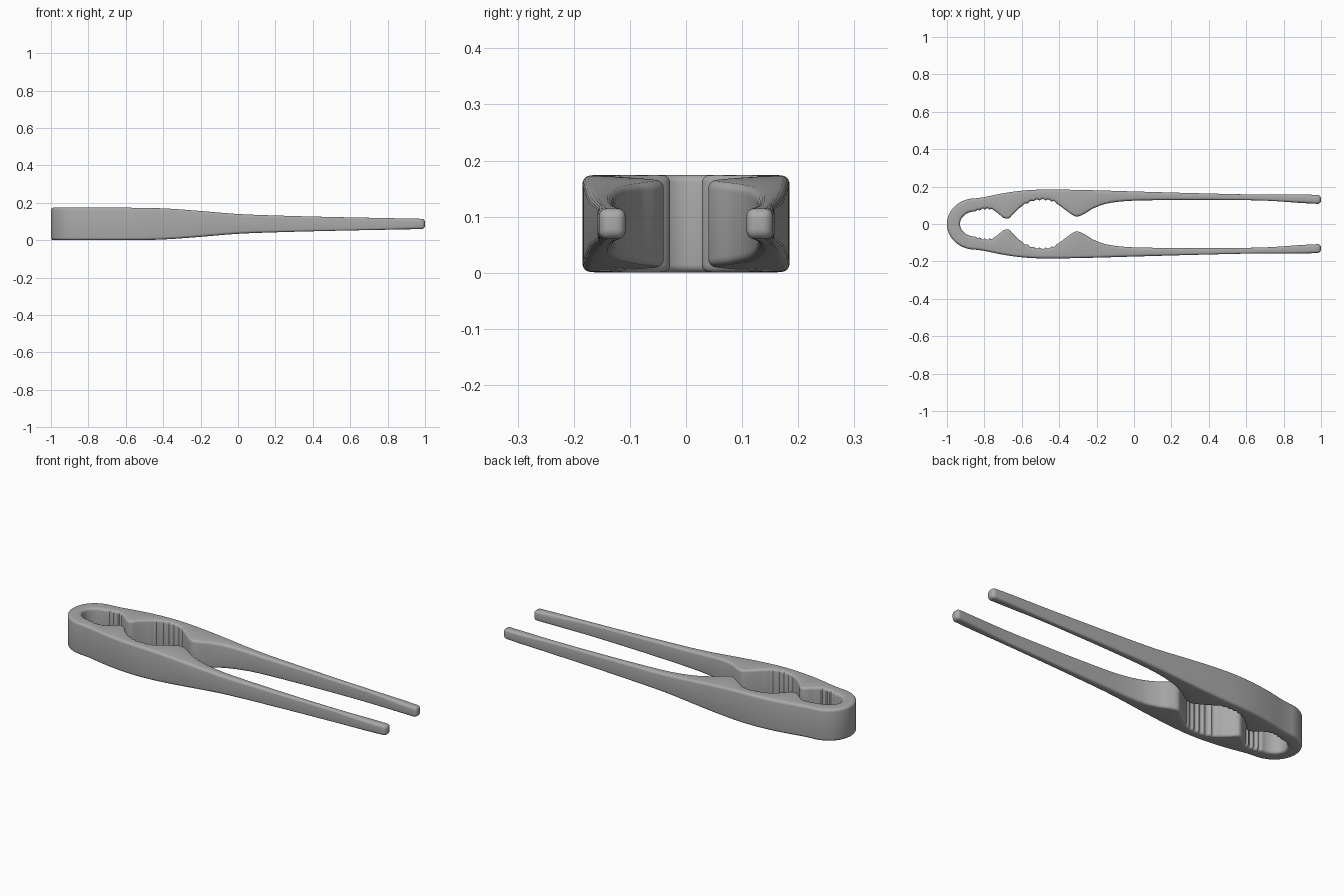
import bpy
import bmesh
from math import pi, sin, cos, sqrt
from mathutils import Vector

cube = bpy.data.objects.get("Cube")
if cube:
    bpy.data.objects.remove(cube, do_unlink=True)

MID = 0.0875      # height of the centre plane
BEND = -0.85      # x where the bow meets the arms
EDGE = 0.014      # edge rounding

# Profiles along x: outer side, inner side, half height
OUTER = [(-0.85, 0.137), (-0.8, 0.144), (-0.7, 0.164), (-0.6, 0.178), (-0.5, 0.184),
         (-0.4, 0.184), (-0.2, 0.18), (0, 0.174), (0.4, 0.163), (0.7, 0.157), (0.9, 0.158), (1, 0.154)]
INNER = [(-0.85, 0.067), (-0.8, 0.08), (-0.76, 0.077), (-0.73, 0.06), (-0.7, 0.035),
         (-0.67, 0.03), (-0.64, 0.06), (-0.6, 0.095), (-0.55, 0.12), (-0.5, 0.129),
         (-0.44, 0.123), (-0.4, 0.1), (-0.35, 0.063), (-0.31, 0.04), (-0.27, 0.052),
         (-0.22, 0.082), (-0.15, 0.108), (-0.05, 0.122), (0.1, 0.127), (0.4, 0.129),
         (0.7, 0.125), (0.9, 0.112), (1, 0.107)]
HEIGHT = [(-1, 0.087), (-0.5, 0.086), (-0.4, 0.083), (-0.3, 0.077), (-0.2, 0.069),
          (0, 0.053), (0.2, 0.045), (0.5, 0.037), (0.8, 0.031), (1, 0.027)]


def smooth(points, x):
    """Cubic interpolation through a list of (x, value) points."""
    n = len(points)

    def slope(i):
        a, b = points[max(i - 1, 0)], points[min(i + 1, n - 1)]
        return (b[1] - a[1]) / (b[0] - a[0])

    i = max(k for k in range(n - 1) if k == 0 or points[k][0] <= x)
    (xa, ya), (xb, yb) = points[i], points[i + 1]
    d = xb - xa
    t = (x - xa) / d
    s = 1 - t
    return (ya * s * s * (1 + 2 * t) + yb * t * t * (3 - 2 * t)
            + d * t * s * (slope(i) * s - slope(i + 1) * t))


def ridges(x):
    """Scalloped grip grooves in the two hollows."""
    for start, end, count in ((-0.85, -0.745, 4), (-0.6, -0.41, 6)):
        if start < x < end:
            return 0.008 * (abs(sin(pi * count * (x - start) / (end - start))) - 0.5)
    return 0


def section(outer, inner, half, shrink=0):
    """Rounded rectangle between an outer and an inner point."""
    centre, side = (outer + inner) / 2, (outer - inner).normalized()
    w, h = (outer - inner).length / 2 - shrink, half - shrink
    r = min(EDGE, w * 0.6)
    ring = []
    for quarter in range(4):
        su = 1 if quarter in (0, 3) else -1
        sz = 1 if quarter < 2 else -1
        for k in range(5):
            a = pi / 2 * (quarter + k / 4)
            p = centre + side * (su * (w - r) + r * cos(a))
            ring.append((p.x, p.y, MID + sz * (h - r) + r * sin(a)))
    return ring


# Stations of one half: bow by angle, then arm by x, then the rounded tip
half_rings = []
for i in range(20):
    a = pi - pi / 2 * i / 20
    half_rings.append(section(Vector((BEND + 0.15 * cos(a), 0.137 * sin(a), 0)),
                              Vector((BEND + 0.08 * cos(a), 0.067 * sin(a), 0)), 0.087))
xs = [BEND + 0.005 * i for i in range(140)]
xs += [-0.15 + 0.025 * i for i in range(46)]
tip = [(1 - 0.018 * (1 - sin(a)), 0.018 * (1 - cos(a)))
       for a in (pi / 2 * k / 6 for k in range(7))]
for x, shrink in [(x, 0) for x in xs if x < 0.98] + tip:
    half_rings.append(section(Vector((x, smooth(OUTER, x), 0)),
                              Vector((x, smooth(INNER, x) + ridges(x), 0)),
                              smooth(HEIGHT, x), shrink))

# Mirror the half and skin one continuous body
mirrored = [[(x, -y, z) for x, y, z in ring] for ring in half_rings[:0:-1]]
bm = bmesh.new()
rings = [[bm.verts.new(p) for p in ring] for ring in mirrored + half_rings]
for a, b in zip(rings, rings[1:]):
    for i in range(len(a)):
        j = (i + 1) % len(a)
        bm.faces.new((a[i], a[j], b[j], b[i]))
bm.faces.new(rings[0])
bm.faces.new(rings[-1])
bmesh.ops.recalc_face_normals(bm, faces=bm.faces)
mesh = bpy.data.meshes.new("nutcracker_body")
bm.to_mesh(mesh)
bm.free()
body = bpy.data.objects.new("nutcracker_body", mesh)
bpy.context.collection.objects.link(body)

# Single plain grey material
grey = bpy.data.materials.new("plain_grey")
grey.use_nodes = True
colour = (0.4, 0.4, 0.4, 1)
grey.diffuse_color = colour
grey.node_tree.nodes["Principled BSDF"].inputs["Base Color"].default_value = colour
mesh.materials.append(grey)

bpy.ops.object.select_all(action='DESELECT')
body.select_set(True)
bpy.context.view_layer.objects.active = body
bpy.ops.object.shade_smooth_by_angle(angle=pi / 6)
